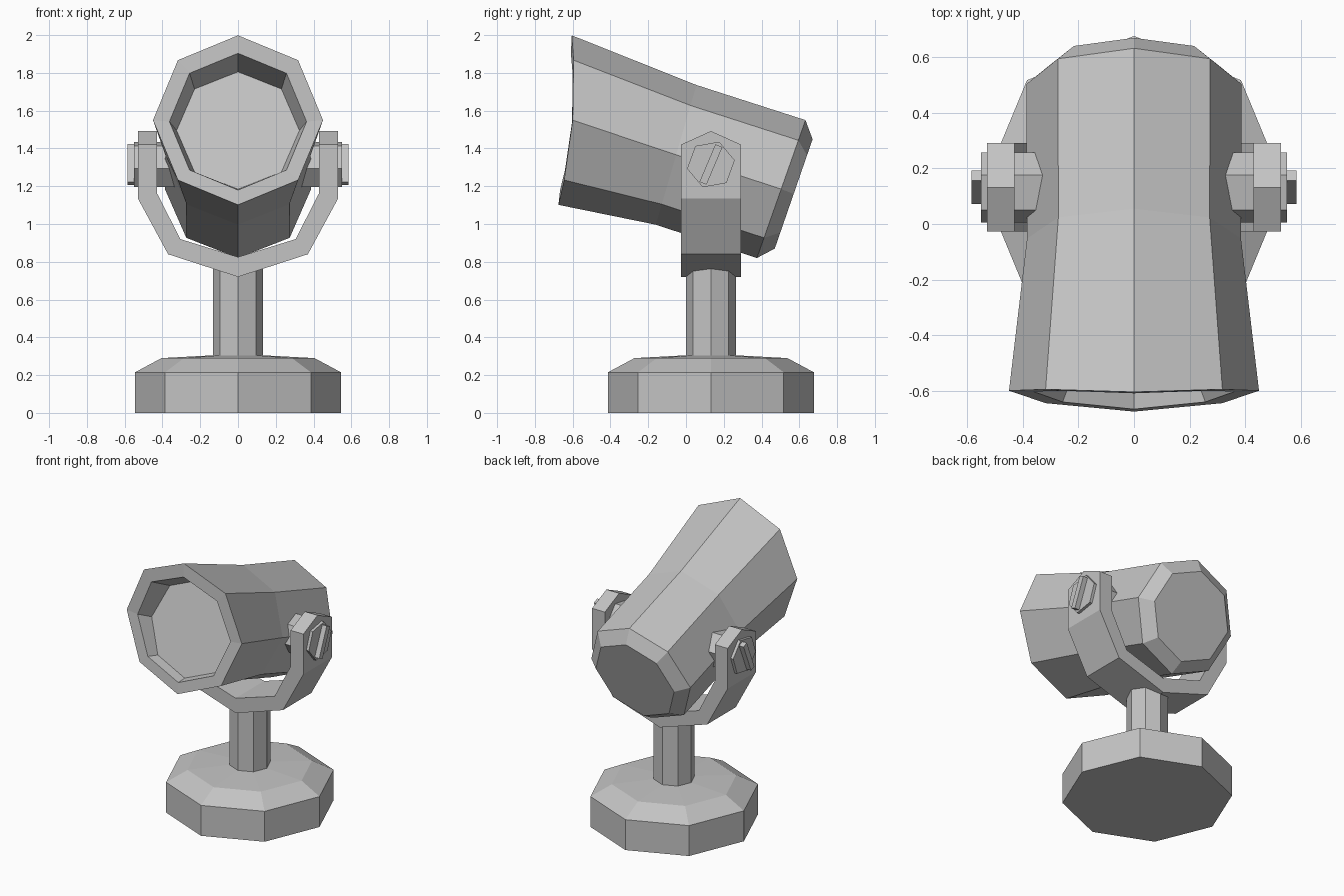
import bpy, bmesh
from math import sin, cos, radians, tau

cube = bpy.data.objects.get("Cube")
if cube:
    bpy.data.objects.remove(cube)

grey = bpy.data.materials.new("plain_grey")
grey.use_nodes = True
GREY = (0.55, 0.55, 0.55, 1)
grey.diffuse_color = GREY
grey.node_tree.nodes["Principled BSDF"].inputs["Base Color"].default_value = GREY

PIVOT_Y, PIVOT_Z = 0.132, 1.315


def loft(name, rings):
    """Skin a stack of equal-length point rings and cap both ends."""
    bm = bmesh.new()
    loops = [[bm.verts.new(p) for p in ring] for ring in rings]
    for a, b in zip(loops, loops[1:]):
        for i in range(len(a)):
            j = (i + 1) % len(a)
            bm.faces.new((a[i], a[j], b[j], b[i]))
    bm.faces.new(loops[0])
    bm.faces.new(loops[-1])
    bmesh.ops.recalc_face_normals(bm, faces=bm.faces)
    mesh = bpy.data.meshes.new(name)
    bm.to_mesh(mesh)
    bm.free()
    mesh.materials.append(grey)
    obj = bpy.data.objects.new(name, mesh)
    bpy.context.collection.objects.link(obj)
    return obj


def flat_ring(r, z):
    return [(r * cos(k * tau / 8), PIVOT_Y + r * sin(k * tau / 8), z) for k in range(8)]


def head_ring(y, z, r, tilt, bow=0.0):
    """Octagon facing forward, leaning back by tilt, its sides set back by bow."""
    t = radians(tilt)
    pts = []
    for k in range(8):
        a = k * tau / 8
        up = r * cos(a)
        pts.append((r * sin(a), y + up * sin(t) + bow * sin(a) ** 2, z + up * cos(t)))
    return pts


def pivot_ring(x, corners):
    return [(x, PIVOT_Y + y, PIVOT_Z + z) for y, z in corners]


# Weighted foot and post
loft("base", [flat_ring(0.545, 0), flat_ring(0.545, 0.215),
              flat_ring(0.405, 0.29), flat_ring(0.13, 0.305)])
loft("post", [flat_ring(0.133, 0.29), flat_ring(0.133, 0.79)])

# Lamp head: recessed lens, rim, waist, back and chamfered rear cap
loft("lamp_head", [
    head_ring(-0.50, 1.495, 0.325, 17),
    head_ring(-0.638, 1.542, 0.363, 4.5, 0.035),
    head_ring(-0.64, 1.55, 0.45, 4.5, 0.04),
    head_ring(-0.052, 1.366, 0.385, 16.2),
    head_ring(0.504, 1.185, 0.387, 19.4),
    head_ring(0.57, 1.159, 0.306, 19.1)])


# U-shaped yoke, its arm tops peaked along the middle
def yoke_outline(y, top):
    outer = [(0.53, top), (0.53, 1.135), (0.37, 0.84)]
    inner = [(0.43, top), (0.43, 1.165), (0.305, 0.92)]
    half = outer + [(0, 0.72)] + [(-x, z) for x, z in reversed(outer)]
    back = [(-x, z) for x, z in inner] + [(0, 0.825)] + list(reversed(inner))
    return [(x, y, z) for x, z in half + back]


loft("yoke", [yoke_outline(-0.027, 1.42), yoke_outline(PIVOT_Y, 1.492),
              yoke_outline(0.292, 1.42)])

# Hexagonal pivots with a raised grip bar, one on each side
hexagon = [(0.128 * cos(radians(10 + 60 * k)), 0.128 * sin(radians(10 + 60 * k)))
           for k in range(6)]
lean = radians(67)
bar = [(u * cos(lean) - v * sin(lean), u * sin(lean) + v * cos(lean))
       for u, v in ((-0.108, -0.02), (0.108, -0.02), (0.108, 0.02), (-0.108, 0.02))]
for side, s in (("left", 1), ("right", -1)):
    loft(side + "_pivot", [pivot_ring(s * 0.31, hexagon), pivot_ring(s * 0.55, hexagon)])
    loft(side + "_grip_bar", [pivot_ring(s * 0.54, bar), pivot_ring(s * 0.585, bar)])
